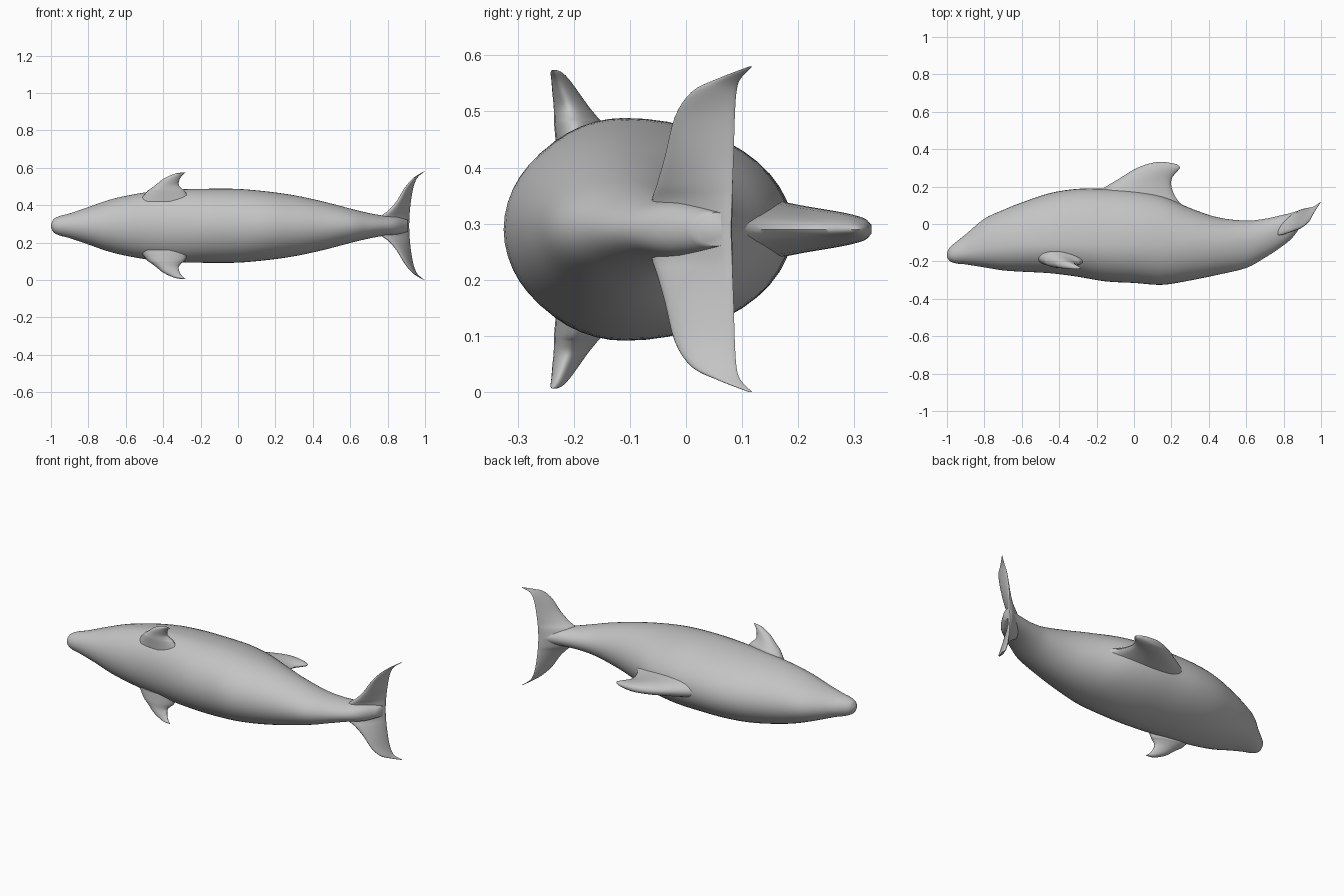
import bpy, bmesh, math
from mathutils import Vector

if "Cube" in bpy.data.objects:
    bpy.data.objects.remove(bpy.data.objects["Cube"], do_unlink=True)

ZC = 0.29  # height of the body's plane of symmetry

skin = bpy.data.materials.new("grey_skin")
skin.use_nodes = True
GREY = (0.55, 0.55, 0.55, 1.0)
skin.diffuse_color = GREY
skin.node_tree.nodes["Principled BSDF"].inputs["Base Color"].default_value = GREY


def smooth_rows(rows, steps):
    """Catmull-Rom interpolation through rows of numbers."""
    pts = [rows[0]] + list(rows) + [rows[-1]]
    out = []
    for i in range(1, len(pts) - 2):
        for s in range(steps):
            t = s / steps
            out.append([0.5 * (2 * b + (c - a) * t + (2 * a - 5 * b + 4 * c - d) * t ** 2
                               + (3 * b - a - 3 * c + d) * t ** 3)
                        for a, b, c, d in zip(*pts[i - 1:i + 3])])
    out.append(list(rows[-1]))
    return out


def loft(name, rings):
    """Skin closed rings of points and cap both ends."""
    bm = bmesh.new()
    loops = [[bm.verts.new(p) for p in ring] for ring in rings]
    n = len(loops[0])
    for a, b in zip(loops, loops[1:]):
        for i in range(n):
            j = (i + 1) % n
            bm.faces.new((a[i], a[j], b[j], b[i]))
    bm.faces.new(loops[0])
    bm.faces.new(loops[-1])
    bmesh.ops.recalc_face_normals(bm, faces=bm.faces)
    mesh = bpy.data.meshes.new(name)
    bm.to_mesh(mesh)
    bm.free()
    mesh.materials.append(skin)
    obj = bpy.data.objects.new(name, mesh)
    bpy.context.collection.objects.link(obj)
    bpy.ops.object.select_all(action='DESELECT')
    obj.select_set(True)
    bpy.context.view_layer.objects.active = obj
    bpy.ops.object.shade_smooth_by_angle(angle=math.radians(60))
    return obj


def foil(lead, trail, span, thick, n=24):
    """Rounded blade section from leading to trailing edge."""
    lead, trail = Vector(lead), Vector(trail)
    normal = (trail - lead).cross(Vector(span)).normalized()
    ring = []
    for k in range(n):
        a = 2 * math.pi * k / n
        u = (1 - math.cos(a)) / 2
        ring.append(lead.lerp(trail, u) + normal * (thick / 2 * math.sin(a) * (1.25 - 0.5 * u)))
    return ring


# Body: x, back y, widest y, belly y, half width
BODY = [
    (-1.0, -0.155, -0.165, -0.175, 0.008),
    (-0.985, -0.125, -0.163, -0.198, 0.036),
    (-0.95, -0.095, -0.158, -0.211, 0.053),
    (-0.9, -0.055, -0.15, -0.216, 0.066),
    (-0.8, 0.028, -0.13, -0.232, 0.1),
    (-0.7, 0.075, -0.12, -0.248, 0.135),
    (-0.6, 0.115, -0.115, -0.255, 0.16),
    (-0.45, 0.165, -0.11, -0.263, 0.185),
    (-0.3, 0.188, -0.11, -0.282, 0.195),
    (-0.15, 0.188, -0.11, -0.307, 0.198),
    (0.0, 0.18, -0.11, -0.315, 0.197),
    (0.15, 0.15, -0.11, -0.325, 0.184),
    (0.3, 0.085, -0.11, -0.302, 0.163),
    (0.45, 0.035, -0.11, -0.271, 0.131),
    (0.6, 0.018, -0.1, -0.235, 0.092),
    (0.7, 0.028, -0.07, -0.18, 0.068),
    (0.78, 0.045, -0.03, -0.128, 0.054),
    (0.85, 0.062, 0.0, -0.07, 0.047),
    (0.91, 0.082, 0.055, 0.02, 0.03),
]
rings = []
for x, back, mid, belly, half in smooth_rows(BODY, 4):
    ring = []
    for k in range(48):
        a = 2 * math.pi * k / 48
        c = math.cos(a)
        ring.append((x, mid + c * (back - mid if c > 0 else mid - belly), ZC + half * math.sin(a)))
    rings.append(ring)
loft("body", rings)

# Dorsal fin: y, leading x, trailing x, thickness
DORSAL = [
    (0.04, -0.32, 0.40, 0.17), (0.09, -0.28, 0.275, 0.135), (0.14, -0.24, 0.225, 0.11),
    (0.2, -0.15, 0.2, 0.085), (0.245, -0.075, 0.203, 0.07), (0.28, -0.02, 0.23, 0.058),
    (0.302, 0.022, 0.246, 0.048), (0.32, 0.07, 0.225, 0.036), (0.331, 0.12, 0.17, 0.014),
]
loft("dorsal_fin", [foil((xl, y, ZC), (xt, y, ZC), (0, 1, 0), t)
                    for y, xl, xt, t in smooth_rows(DORSAL, 4)])

# Flippers: distance from centre, leading x y, trailing x y, thickness
FLIPPER = [
    (0.13, -0.53, -0.165, -0.25, -0.195, 0.10), (0.185, -0.485, -0.185, -0.285, -0.2, 0.085),
    (0.2, -0.465, -0.192, -0.302, -0.204, 0.075), (0.22, -0.438, -0.202, -0.317, -0.21, 0.06),
    (0.245, -0.408, -0.212, -0.313, -0.22, 0.045), (0.265, -0.372, -0.22, -0.302, -0.228, 0.032),
    (0.279, -0.335, -0.228, -0.287, -0.235, 0.02), (0.284, -0.308, -0.233, -0.28, -0.238, 0.006),
]
for name, side in (("upper_flipper", 1), ("lower_flipper", -1)):
    loft(name, [foil((xl, yl, ZC + side * d), (xt, yt, ZC + side * d), (0, 0, 1), t)
                for d, xl, yl, xt, yt, t in smooth_rows(FLIPPER, 4)])

# Tail fluke: distance from centre, leading x y, trailing x y, thickness
FLUKE = [
    (0.0, 0.735, -0.06, 0.915, 0.08, 0.055), (0.05, 0.765, -0.058, 0.916, 0.082, 0.048),
    (0.08, 0.805, -0.05, 0.918, 0.083, 0.04), (0.13, 0.85, -0.037, 0.923, 0.085, 0.032),
    (0.2, 0.893, -0.02, 0.935, 0.087, 0.024), (0.245, 0.93, 0.01, 0.95, 0.09, 0.018),
    (0.268, 0.957, 0.055, 0.968, 0.097, 0.01), (0.29, 0.994, 0.112, 0.998, 0.118, 0.003),
]
half = smooth_rows(FLUKE, 4)
full = [[-r[0]] + r[1:] for r in reversed(half[1:])] + half
loft("tail_fluke", [foil((xl, yl, ZC + d), (xt, yt, ZC + d), (0, 0, 1), t)
                    for d, xl, yl, xt, yt, t in full])
